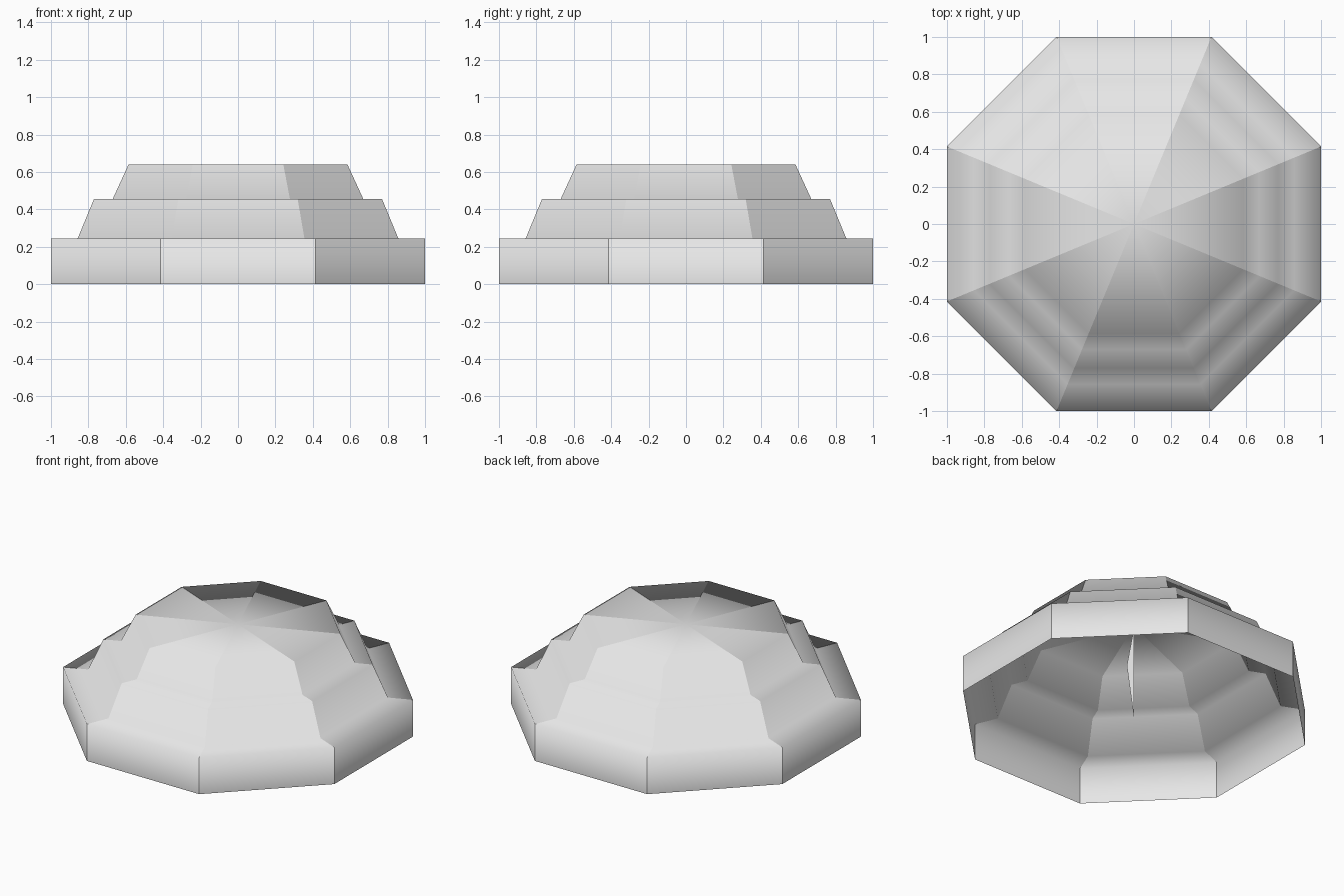
import bpy, bmesh
from math import cos, sin, pi

# Remove the default cube
cube = bpy.data.objects.get("Cube")
if cube:
    bpy.data.objects.remove(cube, do_unlink=True)

# Single plain grey material
grey = bpy.data.materials.new("light_grey")
grey.use_nodes = True
colour = (0.8, 0.8, 0.8, 1)
grey.diffuse_color = colour
grey.node_tree.nodes["Principled BSDF"].inputs["Base Color"].default_value = colour


def add_object(name, bm):
    mesh = bpy.data.meshes.new(name)
    bm.to_mesh(mesh)
    bm.free()
    mesh.materials.append(grey)
    obj = bpy.data.objects.new(name, mesh)
    bpy.context.collection.objects.link(obj)
    return obj


# Stepped profile: (distance to the flat side, height), top to bottom
SIDES = 8
PROFILE = [(0.585, 0.64), (0.67, 0.455), (0.77, 0.455),
           (0.857, 0.245), (1.0, 0.245), (1.0, 0.0)]


def ring(bm, apothem, z):
    r = apothem / cos(pi / SIDES)
    angles = [(2 * i + 1) * pi / SIDES for i in range(SIDES)]
    return [bm.verts.new((r * cos(a), r * sin(a), z)) for a in angles]


# Open-bottomed octagonal shell with three tiers
bm = bmesh.new()
centre = bm.verts.new((0, 0, PROFILE[0][1]))
rings = [ring(bm, *point) for point in PROFILE]
for i in range(SIDES):
    j = (i + 1) % SIDES
    bm.faces.new((centre, rings[0][i], rings[0][j]))
    for upper, lower in zip(rings, rings[1:]):
        bm.faces.new((upper[i], lower[i], lower[j], upper[j]))

# Smooth down each of the eight sides, sharp along the corners between them
for face in bm.faces:
    face.smooth = True
for edge in bm.edges:
    a, b = edge.verts
    horizontal_side = any(a in r and b in r for r in rings)
    edge.smooth = horizontal_side
add_object("stepped_shell", bm)

# Thin fin hanging on the central axis under the top
bm = bmesh.new()
points = [(0, 0, 0), (0.04, -0.02, 0.36), (0, 0, 0.63)]
bm.faces.new([bm.verts.new(p) for p in points])
add_object("inner_fin", bm)
